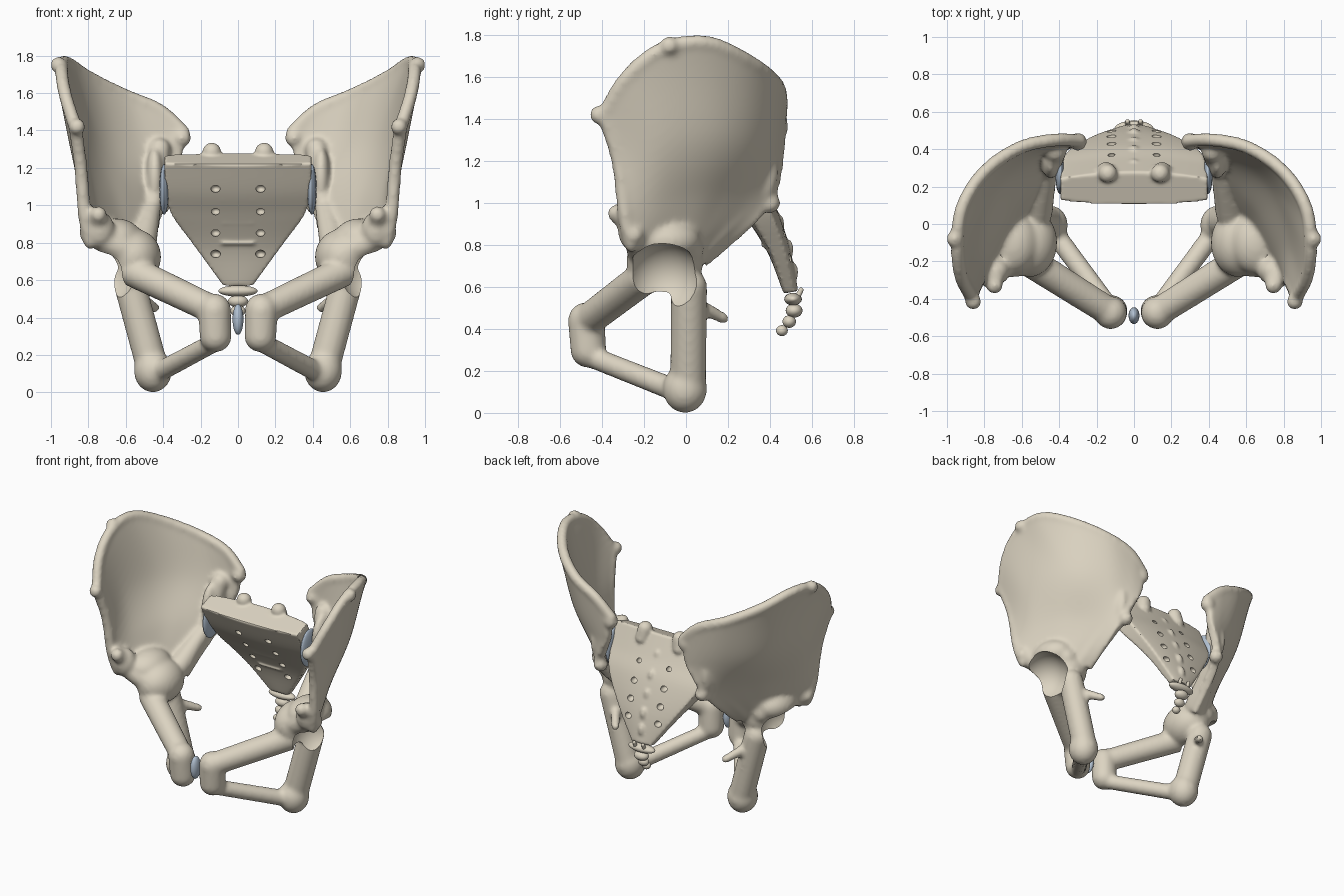
import bpy, bmesh, math
from mathutils import Vector, Matrix

if "Cube" in bpy.data.objects:
    bpy.data.objects.remove(bpy.data.objects["Cube"])


def material(name, color):
    m = bpy.data.materials.new(name)
    m.diffuse_color = color
    m.use_nodes = True
    m.node_tree.nodes["Principled BSDF"].inputs["Base Color"].default_value = m.diffuse_color
    return m


BONE = material("bone", (0.72, 0.66, 0.54, 1))
DISC = material("cartilage", (0.45, 0.54, 0.65, 1))


def ball(bm, c, r):
    r = (r, r, r) if isinstance(r, (int, float)) else r
    mat = Matrix.Translation(c) @ Matrix.Diagonal((*r, 1))
    bmesh.ops.create_uvsphere(bm, u_segments=24, v_segments=16, radius=1, matrix=mat)


def limb(bm, a, b, r1, r2):
    """Tapered tube with round ends."""
    a, b = Vector(a), Vector(b)
    d = b - a
    mat = Matrix.Translation((a + b) / 2) @ d.to_track_quat('Z', 'Y').to_matrix().to_4x4()
    bmesh.ops.create_cone(bm, cap_ends=True, segments=24, radius1=r1, radius2=r2,
                          depth=d.length, matrix=mat)
    ball(bm, a, r1)
    ball(bm, b, r2)


def spline(pts, n):
    """Catmull-Rom resampling to n points."""
    pts = [Vector(p) for p in pts]
    p = [2 * pts[0] - pts[1]] + pts + [2 * pts[-1] - pts[-2]]
    out = []
    for k in range(n):
        s = k / (n - 1) * (len(pts) - 1)
        i = min(int(s), len(pts) - 2)
        t = s - i
        a, b, c, d = p[i:i + 4]
        out.append(0.5 * (2 * b + (c - a) * t + (2 * a - 5 * b + 4 * c - d) * t ** 2
                          + (3 * b - a - 3 * c + d) * t ** 3))
    return out


def to_object(bm, name, mat):
    bmesh.ops.recalc_face_normals(bm, faces=bm.faces)
    me = bpy.data.meshes.new(name)
    bm.to_mesh(me)
    bm.free()
    ob = bpy.data.objects.new(name, me)
    bpy.context.collection.objects.link(ob)
    me.materials.append(mat)
    return ob


def finish(ob, voxel=None, smooth=0, cutter=None, mirror=False):
    """Fuse the parts, soften, cut, mirror, then bake the result."""
    if voxel:
        m = ob.modifiers.new("fuse", 'REMESH')
        m.mode = 'VOXEL'
        m.voxel_size = voxel
        m = ob.modifiers.new("soften", 'SMOOTH')
        m.factor = 0.5
        m.iterations = smooth
    if cutter:
        m = ob.modifiers.new("cut", 'BOOLEAN')
        m.operation = 'DIFFERENCE'
        m.solver = 'EXACT'
        m.object = cutter
    if mirror:
        m = ob.modifiers.new("mirror", 'MIRROR')
        m.use_mirror_merge = False
    dg = bpy.context.evaluated_depsgraph_get()
    dg.update()
    me = bpy.data.meshes.new_from_object(ob.evaluated_get(dg))
    ob.modifiers.clear()
    ob.data = me
    bpy.ops.object.select_all(action='DESELECT')
    ob.select_set(True)
    bpy.context.view_layer.objects.active = ob
    bpy.ops.object.shade_smooth_by_angle(angle=math.radians(40))
    if cutter:
        bpy.data.objects.remove(cutter)


# Hip bone: curved iliac blade lofted from four front-to-back rows
rows = [
    [(.79, -.26, .80), (.73, -.16, .81), (.66, -.04, .80), (.60, .03, .78),
     (.54, .06, .75), (.50, .08, .73), (.46, .08, .71)],
    [(.82, -.29, .94), (.77, -.12, 1.0), (.69, .05, 1.03), (.60, .16, 1.02),
     (.50, .27, 1.0), (.44, .35, .99), (.42, .39, .98)],
    [(.84, -.32, 1.2), (.86, -.12, 1.3), (.80, .11, 1.34), (.70, .26, 1.32),
     (.55, .37, 1.28), (.41, .42, 1.24), (.31, .44, 1.22)],
    [(.87, -.39, 1.42), (.925, -.285, 1.595), (.945, -.12, 1.73), (.92, .09, 1.765),
     (.80, .28, 1.685), (.61, .41, 1.59), (.42, .45, 1.51), (.29, .445, 1.39)],
]
NU, NV, T = 40, 28, 0.03
wide = [spline(r, NU) for r in rows]
cols = [spline([r[i] for r in wide], NV) for i in range(NU)]
bm = bmesh.new()
layers = ([], [])
for i in range(NU):
    for j in range(NV):
        du = cols[min(i + 1, NU - 1)][j] - cols[max(i - 1, 0)][j]
        dv = cols[i][min(j + 1, NV - 1)] - cols[i][max(j - 1, 0)]
        n = du.cross(dv).normalized()
        for layer, s in zip(layers, (T, -T)):
            layer.append(bm.verts.new(cols[i][j] + n * s))
for layer in layers:
    for i in range(NU - 1):
        for j in range(NV - 1):
            k = i * NV + j
            bm.faces.new([layer[q] for q in (k, k + 1, k + NV + 1, k + NV)])
rim = ([i * NV for i in range(NU)] + [(NU - 1) * NV + j for j in range(1, NV)]
       + [i * NV + NV - 1 for i in range(NU - 2, -1, -1)] + list(range(NV - 2, 0, -1)))
for a, b in zip(rim, rim[1:] + rim[:1]):
    bm.faces.new((layers[0][a], layers[0][b], layers[1][b], layers[1][a]))

# Thickened crest and front border
crest = [c[-1] for c in cols]
for edge in (crest[::2] + [crest[-1]], cols[0][::3]):
    for a, b in zip(edge, edge[1:]):
        limb(bm, a, b, .036, .036)
# Spines and tubercles of the blade
for c, r in [((.86, -.415, 1.42), .045), ((.96, -.08, 1.75), .045), ((.745, -.33, .95), .045),
             ((.30, .44, 1.36), .05), ((.41, .40, 1.0), .05)]:
    ball(bm, c, r)
limb(bm, (.80, -.25, .85), (.60, -.20, .76), .05, .08)
limb(bm, (.80, -.28, .95), (.745, -.30, .93), .045, .05)
ball(bm, (.74, -.25, .87), (.08, .075, .10))
# Joint surface beside the sacrum and the thick pillar down to the socket
limb(bm, (.42, .39, 1.30), (.45, .30, 1.03), .06, .055)
ball(bm, (.445, .34, 1.15), (.05, .10, .16))
limb(bm, (.46, .29, 1.0), (.51, .06, .79), .05, .075)
# Socket body blending into the blade floor
ball(bm, (.56, -.10, .725), (.15, .185, .15))
ball(bm, (.65, -.10, .82), (.14, .17, .11))
limb(bm, (.70, -.2, .79), (.62, .01, .78), .07, .075)
# Sit bone, pubic branches, pubic body and rear spine
limb(bm, (.585, .015, .60), (.46, .01, .14), .086, .086)
ball(bm, (.455, -.005, .115), (.102, .106, .116))
limb(bm, (.56, -.20, .645), (.13, -.47, .44), .083, .077)
limb(bm, (.125, -.475, .44), (.12, -.465, .30), .088, .086)
limb(bm, (.12, -.46, .27), (.44, -.03, .10), .052, .055)
limb(bm, (.54, .04, .52), (.445, .18, .45), .037, .028)
hip = to_object(bm, "hip_bones", BONE)

bm = bmesh.new()
ball(bm, (.725, -.11, .64), .178)
cup = to_object(bm, "socket_cutter", BONE)
cup.hide_render = True
finish(hip, 0.014, 9, cup, mirror=True)

# Sacrum: tilted wedge lofted along a curved axis (z, y, half width, half depth, tilt)
levels = [(1.25, .19, .395, .09, 20), (1.10, .27, .385, .085, 24), (.97, .35, .355, .075, 22),
          (.78, .44, .225, .052, 15), (.575, .50, .08, .034, 10)]
half = spline([l[:3] for l in levels], 25)
rest = spline([(l[3], l[4], 0) for l in levels], 25)
levels = [(*a, b[0], b[1]) for a, b in zip(half, rest)]


def section(z):
    return min(levels, key=lambda l: abs(l[0] - z))


bm = bmesh.new()
rings = []
xs = [i / 8 for i in range(-8, 9)]
for z, y, w, d, tilt in levels:
    ca, sa = math.cos(math.radians(tilt)), math.sin(math.radians(tilt))
    ring = []
    for side, order in ((-1, xs), (1, xs[::-1])):
        for s in order:
            o = side * d * (1.04 - (.25 if side < 0 else .42) * s * s)
            ring.append(bm.verts.new((s * w, y + o * ca, z + o * sa)))
    rings.append(ring)
for a, b in zip(rings, rings[1:]):
    for i in range(len(a)):
        k = (i + 1) % len(a)
        bm.faces.new((a[i], a[k], b[k], b[i]))
bm.faces.new(rings[0])
bm.faces.new(rings[-1])
# Top joint knobs, front ridges and rear crest bumps
for s in (-1, 1):
    limb(bm, (s * .14, .27, 1.285), (s * .15, .28, 1.22), .05, .052)
for z in (1.03, .91, .80):
    _, y, w, d, _ = section(z)
    limb(bm, (-.08, y - d, z), (.08, y - d, z), .012, .012)
for z in (1.14, 1.02, .90, .78, .67):
    _, y, w, d, _ = section(z)
    ball(bm, (0, y + d, z), (.025, .02, .045))
sacrum = to_object(bm, "sacrum", BONE)

# Nerve openings on both faces
bm = bmesh.new()
for z in (1.09, .97, .855, .74):
    _, y, w, d, _ = section(z)
    for s in (-.12, .12):
        for o in (-.95, .9):
            ball(bm, (s, y + o * d, z), (.026, .036, .021))
holes = to_object(bm, "opening_cutter", BONE)
holes.hide_render = True
finish(sacrum, 0.01, 4, holes)

# Tail bone segments and horns
bm = bmesh.new()
for c, r in [((0, .51, .542), (.105, .042, .03)), ((0, .515, .487), (.053, .04, .033)),
             ((0, .492, .435), (.04, .032, .03)), ((0, .457, .392), (.03, .028, .026))]:
    ball(bm, c, r)
for s in (-1, 1):
    limb(bm, (s * .035, .525, .54), (s * .035, .548, .585), .014, .012)
finish(to_object(bm, "tail_bone", BONE))

# Cartilage: front joint disc and sacrum side pads
bm = bmesh.new()
ball(bm, (0, -.49, .39), (.029, .045, .082))
finish(to_object(bm, "front_joint_disc", DISC))
bm = bmesh.new()
ball(bm, (.395, .26, 1.085), (.025, .10, .135))
finish(to_object(bm, "side_joint_pads", DISC), mirror=True)
